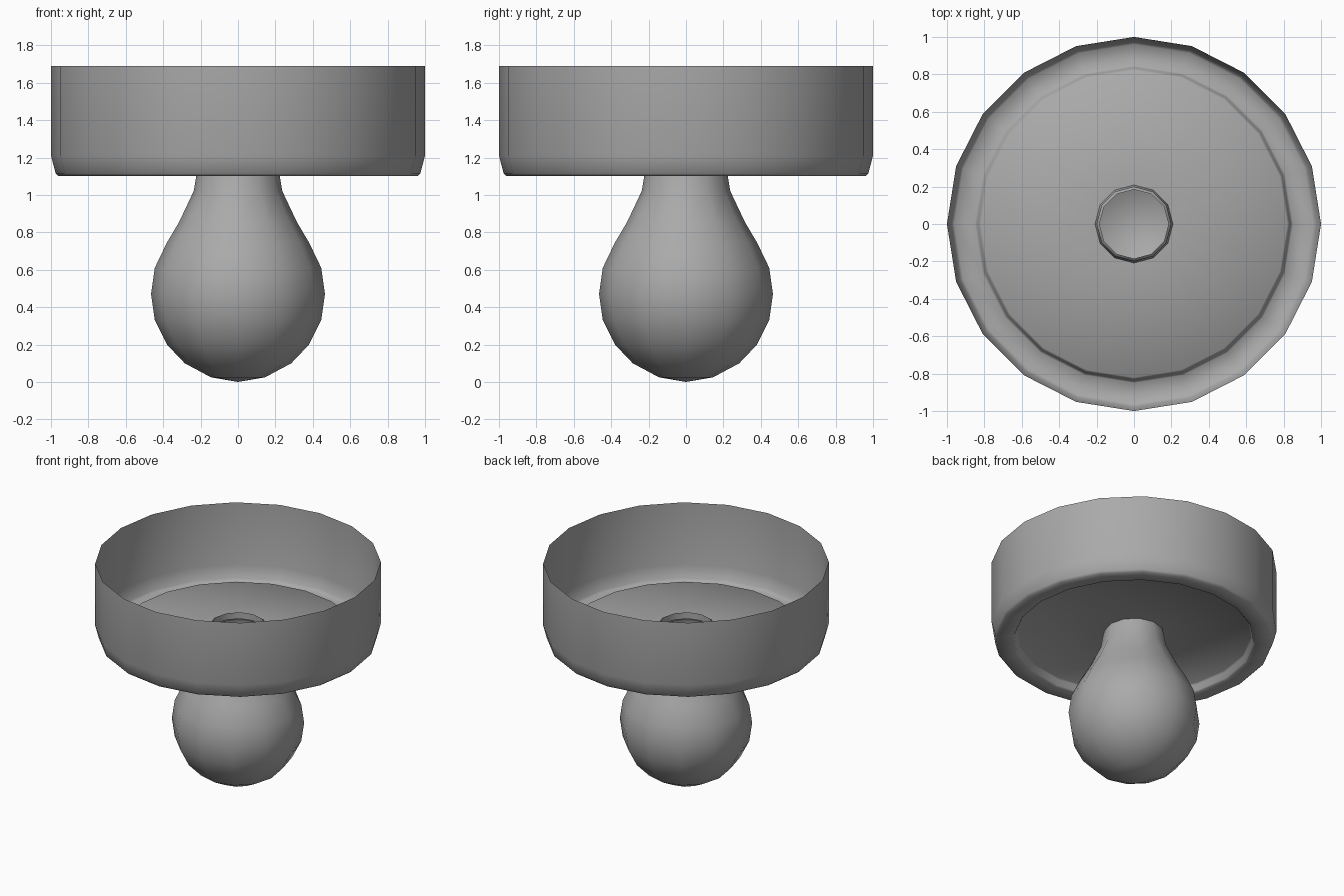
import bpy, bmesh, math

cube = bpy.data.objects.get("Cube")
if cube:
    bpy.data.objects.remove(cube, do_unlink=True)

GREY = (0.4, 0.4, 0.4, 1.0)
grey = bpy.data.materials.new("plain grey")
grey.use_nodes = True
grey.diffuse_color = GREY
grey.node_tree.nodes["Principled BSDF"].inputs["Base Color"].default_value = GREY


def lathe(name, profile, sides, smooth_angle):
    """Spin a (radius, height) profile around the z axis."""
    bm = bmesh.new()
    points = [bm.verts.new((r, 0, z)) for r, z in profile]
    edges = [bm.edges.new(pair) for pair in zip(points, points[1:])]
    bmesh.ops.spin(bm, geom=points + edges, cent=(0, 0, 0), axis=(0, 0, 1),
                   angle=math.tau, steps=sides, use_duplicate=False)
    bmesh.ops.remove_doubles(bm, verts=bm.verts, dist=0.0005)
    bmesh.ops.recalc_face_normals(bm, faces=bm.faces)
    # Make the sheet face outwards
    outer = max(bm.faces, key=lambda f: f.calc_center_median().xy.length)
    if outer.normal.dot(outer.calc_center_median()) < 0:
        bmesh.ops.reverse_faces(bm, faces=bm.faces)
    mesh = bpy.data.meshes.new(name)
    bm.to_mesh(mesh)
    bm.free()
    mesh.materials.append(grey)
    obj = bpy.data.objects.new(name, mesh)
    bpy.context.collection.objects.link(obj)
    bpy.ops.object.select_all(action="DESELECT")
    obj.select_set(True)
    bpy.context.view_layer.objects.active = obj
    bpy.ops.object.shade_smooth_by_angle(angle=math.radians(smooth_angle))
    return obj


# Open drum with a tapered foot and a raised floor, pierced for the neck
lathe("drum_shade", [
    (1.0, 1.69), (1.0, 1.21), (0.975, 1.115), (0.96, 1.1),
    (0.85, 1.1), (0.84, 1.11), (0.83, 1.15), (0.82, 1.16), (0.19, 1.16),
], 20, 60)

# Hollow bulb whose open neck pokes through the floor
lathe("bulb", [
    (0, 0), (0.145, 0.025), (0.285, 0.1), (0.38, 0.2), (0.445, 0.33),
    (0.465, 0.47), (0.445, 0.61), (0.38, 0.745), (0.315, 0.855),
    (0.237, 1.02), (0.22, 1.12), (0.2, 1.19), (0.2, 1.21), (0.185, 1.22),
    (0.185, 1.17),
], 12, 60)
